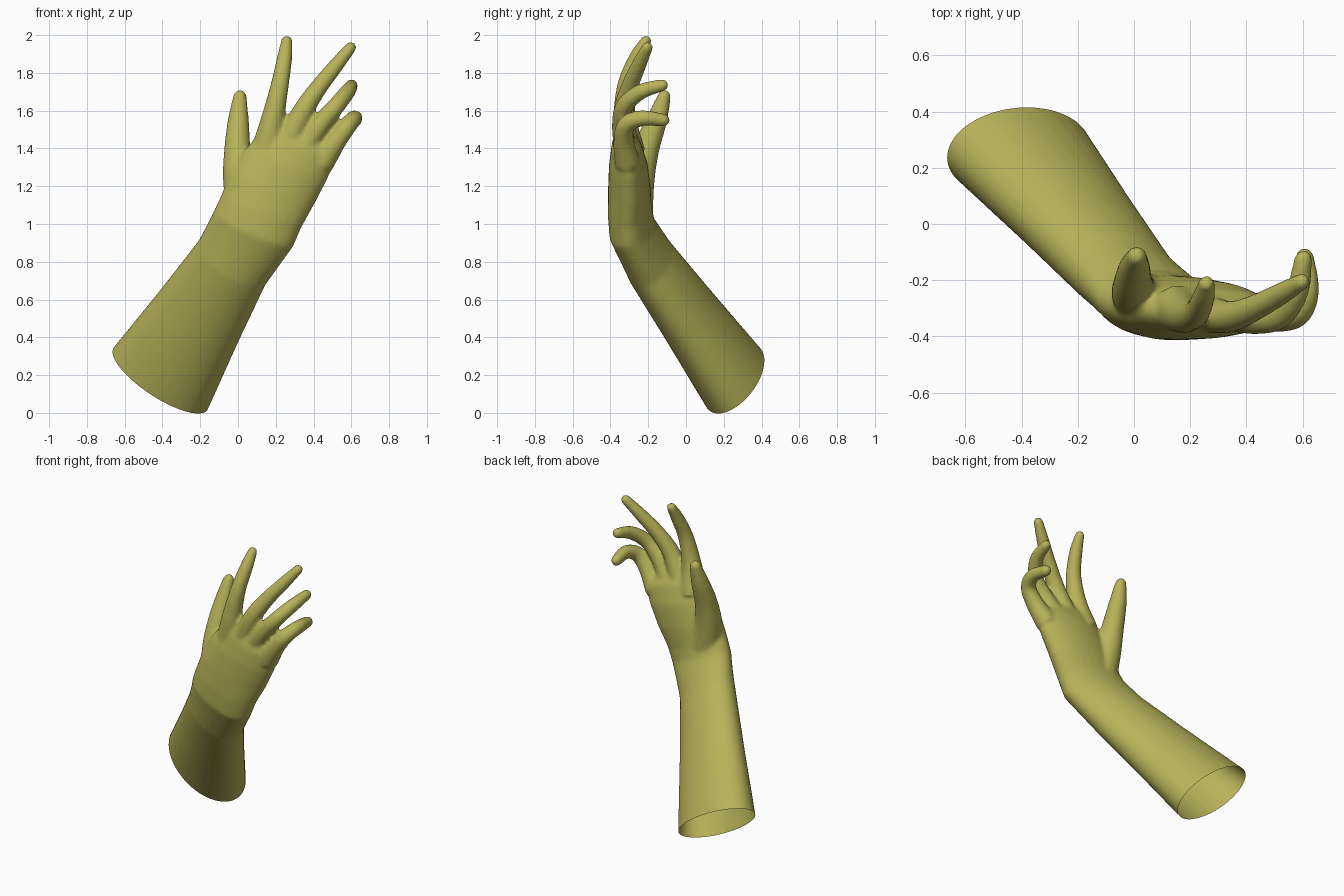
import bpy, bmesh, math
from mathutils import Vector

if "Cube" in bpy.data.objects:
    bpy.data.objects.remove(bpy.data.objects["Cube"])

SIDES = 28
bm = bmesh.new()


def catmull(a, b, c, d, t):
    return 0.5 * (2 * b + (c - a) * t + (2 * a - 5 * b + 4 * c - d) * t * t
                  + (3 * b - a - 3 * c + d) * t ** 3)


def loft(rings):
    """Closed skin through rings of (centre, half-width vector, half-depth vector)."""
    loops = []
    for c, u, v in rings:
        loops.append([bm.verts.new(c + u * math.cos(k * math.tau / SIDES)
                                   + v * math.sin(k * math.tau / SIDES)) for k in range(SIDES)])
    for a, b in zip(loops, loops[1:]):
        for k in range(SIDES):
            j = (k + 1) % SIDES
            bm.faces.new((a[k], a[j], b[j], b[k]))
    bm.faces.new(loops[0][::-1])
    bm.faces.new(loops[-1])


def digit(points):
    """Tapered rounded finger through (x, y, z, radius) points."""
    p = [Vector(q) for q in points]
    p = [2 * p[0] - p[1]] + p + [2 * p[-1] - p[-2]]
    path = []
    for i in range(1, len(p) - 2):
        path += [catmull(*p[i - 1:i + 3], t / 5) for t in range(5)]
    path.append(p[-2])
    # rounded tip
    end, way = path[-1], (path[-1].xyz - path[-2].xyz).normalized()
    for s in (0.4, 0.7, 0.9, 0.98):
        q = end.xyz + way * end.w * s
        path.append(Vector((*q, end.w * math.sqrt(1 - s * s))))
    rings = []
    for i, q in enumerate(path):
        t = (path[min(i + 1, len(path) - 1)].xyz - path[max(i - 1, 0)].xyz).normalized()
        u = (Vector((1, 0, 0)) - t * t.x).normalized()
        rings.append((q.xyz, u * q.w, t.cross(u) * q.w))
    loft(rings)


# Forearm, wrist and palm
axis = Vector((0.447, -0.523, 0.726)).normalized()
cuff = Vector((-0.41, 0.255, 0.18))
wide = Vector((0.82, -0.07, -0.57))
deep = axis.cross(wide)
elbow_side = [(cuff - axis * 0.08, wide * 0.307, deep * 0.191),
              (cuff, wide * 0.30, deep * 0.187),
              (cuff + axis * 0.45, wide * 0.25, deep * 0.157),
              (cuff + axis * 0.84, wide * 0.213, deep * 0.135)]
hand_side = [((0.08, -0.285, 0.97), (0.212, -0.01, -0.09), (0.0, 0.12, 0.03)),
             ((0.12, -0.297, 1.06), (0.215, -0.01, -0.08), (0, 0.117, 0)),
             ((0.18, -0.30, 1.18), (0.225, 0, -0.075), (0, 0.113, 0)),
             ((0.25, -0.305, 1.31), (0.225, 0, -0.07), (0, 0.103, 0)),
             ((0.31, -0.315, 1.41), (0.205, 0, -0.065), (0, 0.08, 0)),
             ((0.335, -0.325, 1.47), (0.15, 0, -0.06), (0, 0.05, 0))]
loft(elbow_side + [tuple(Vector(q) for q in r) for r in hand_side])

# Thumb, then the four fingers
digit([(0.04, -0.275, 1.06, 0.10), (0.005, -0.25, 1.24, 0.085), (-0.003, -0.21, 1.4, 0.070),
       (0.002, -0.155, 1.55, 0.056), (0.01, -0.115, 1.675, 0.036)])
digit([(0.15, -0.30, 1.38, 0.085), (0.185, -0.325, 1.56, 0.062), (0.222, -0.315, 1.74, 0.048),
       (0.247, -0.262, 1.88, 0.041), (0.258, -0.212, 1.97, 0.030)])
digit([(0.26, -0.32, 1.42, 0.068), (0.34, -0.33, 1.59, 0.056), (0.425, -0.30, 1.72, 0.047),
       (0.52, -0.25, 1.84, 0.040), (0.597, -0.205, 1.935, 0.031)])
digit([(0.35, -0.32, 1.40, 0.062), (0.435, -0.34, 1.525, 0.053), (0.52, -0.325, 1.625, 0.047),
       (0.58, -0.24, 1.70, 0.042), (0.603, -0.125, 1.735, 0.033)])
digit([(0.44, -0.31, 1.32, 0.068), (0.52, -0.33, 1.44, 0.055), (0.585, -0.315, 1.525, 0.048),
       (0.617, -0.235, 1.56, 0.043), (0.607, -0.12, 1.55, 0.035)])

bmesh.ops.recalc_face_normals(bm, faces=bm.faces)
mesh = bpy.data.meshes.new("hand_and_forearm")
bm.to_mesh(mesh)
bm.free()
hand = bpy.data.objects.new("hand_and_forearm", mesh)
bpy.context.collection.objects.link(hand)
bpy.context.view_layer.objects.active = hand
hand.select_set(True)

# Fuse the parts into one soft skin
fuse = hand.modifiers.new("fuse", 'REMESH')
fuse.mode = 'VOXEL'
fuse.voxel_size = 0.011
soften = hand.modifiers.new("soften", 'SMOOTH')
soften.factor = 0.5
soften.iterations = 10
for name in ("fuse", "soften"):
    bpy.ops.object.modifier_apply(modifier=name)

# Open cuff at the forearm end
bm = bmesh.new()
bm.from_mesh(hand.data)
bmesh.ops.bisect_plane(bm, geom=bm.verts[:] + bm.edges[:] + bm.faces[:], dist=1e-5,
                       plane_co=cuff, plane_no=axis, clear_inner=True)
bm.to_mesh(hand.data)
bm.free()

skin = bpy.data.materials.new("olive_yellow")
skin.diffuse_color = (0.48, 0.45, 0.10, 1)
skin.use_nodes = True
skin.node_tree.nodes["Principled BSDF"].inputs["Base Color"].default_value = skin.diffuse_color
hand.data.materials.clear()
hand.data.materials.append(skin)
bpy.ops.object.shade_smooth()
